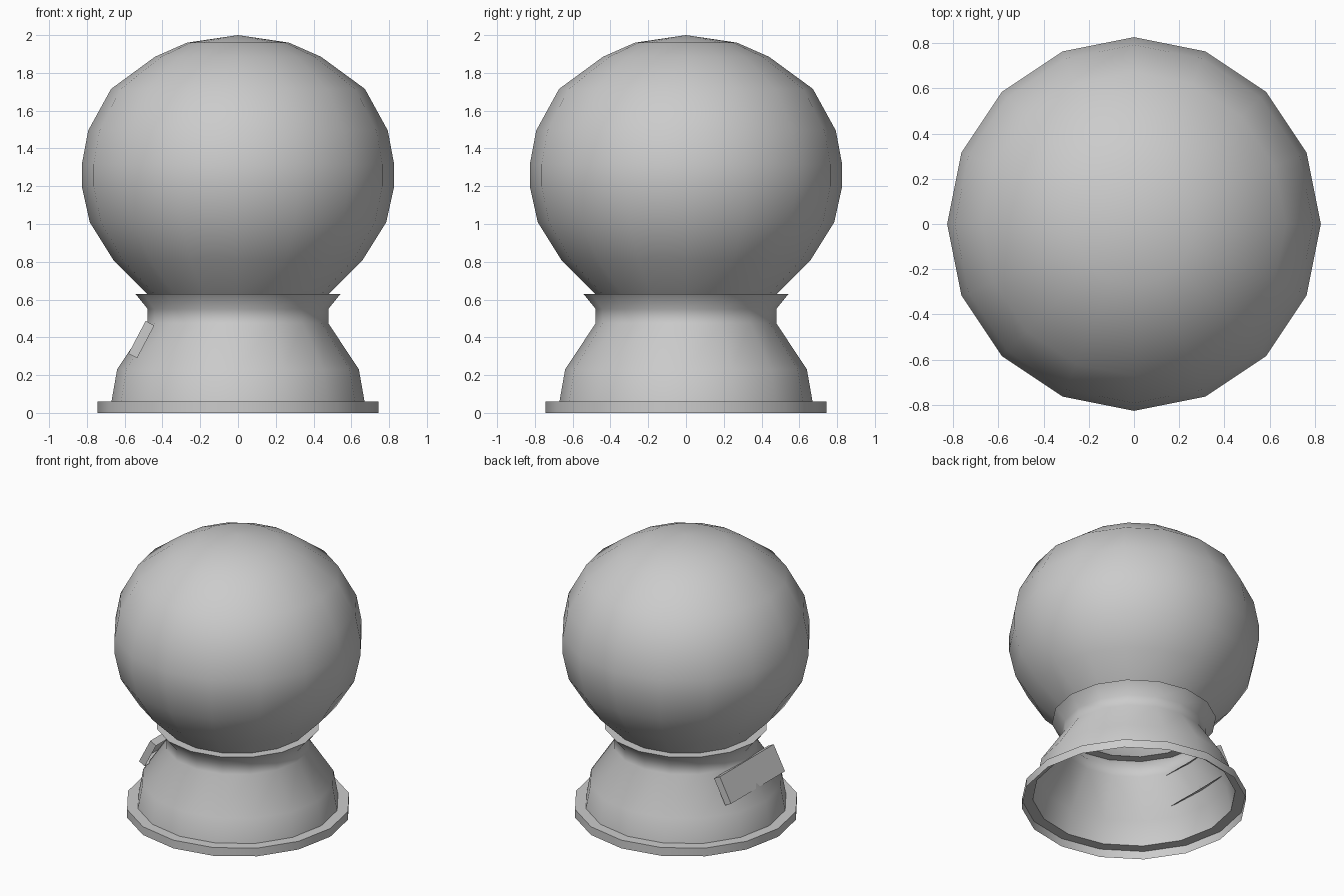
import bpy, bmesh, math
from mathutils import Vector

if "Cube" in bpy.data.objects:
    bpy.data.objects.remove(bpy.data.objects["Cube"])

SIDES = 16


def finish(name, bm, smooth):
    mesh = bpy.data.meshes.new(name)
    bm.to_mesh(mesh)
    bm.free()
    ob = bpy.data.objects.new(name, mesh)
    bpy.context.collection.objects.link(ob)
    if smooth:
        bpy.ops.object.select_all(action='DESELECT')
        ob.select_set(True)
        bpy.context.view_layer.objects.active = ob
        bpy.ops.object.shade_smooth_by_angle(angle=math.radians(50))
    return ob


def lathe(name, profile):
    """Revolve (radius, z) points, listed bottom to top, into an open shell."""
    bm = bmesh.new()
    rings = []
    for r, z in profile:
        if r == 0:
            rings.append([bm.verts.new((0, 0, z))] * SIDES)
        else:
            angles = [2 * math.pi * i / SIDES for i in range(SIDES)]
            rings.append([bm.verts.new((r * math.cos(a), r * math.sin(a), z)) for a in angles])
    for low, high in zip(rings, rings[1:]):
        for i in range(SIDES):
            j = (i + 1) % SIDES
            quad = [low[i], low[j], high[j], high[i]]
            bm.faces.new(list(dict.fromkeys(quad)))
    return finish(name, bm, True)


# Hollow flared base with foot flange and collar rim
lathe("base", [(0.743, 0), (0.743, 0.06), (0.67, 0.06), (0.64, 0.23),
               (0.478, 0.475), (0.478, 0.55), (0.543, 0.63), (0.48, 0.63)])

# Glass globe
lathe("globe", [(0.48, 0.63), (0.66, 0.81), (0.785, 1.01), (0.827, 1.20), (0.827, 1.315),
                (0.793, 1.495), (0.672, 1.715), (0.44, 1.885), (0.27, 1.96), (0, 2.0)])

# Tilted plaque on the left side, open at the back
section = [(-0.58, 0.314), (-0.489, 0.487), (-0.443, 0.463), (-0.534, 0.290)]
bm = bmesh.new()
front, back = [[bm.verts.new((x, y, z)) for x, z in section] for y in (-0.31, 0.31)]
bm.faces.new(front)
bm.faces.new(back[::-1])
for i in (0, 1, 3):
    j = (i + 1) % 4
    bm.faces.new([front[j], front[i], back[i], back[j]])
centre = Vector((-0.51, 0, 0.39))
for f in bm.faces:
    f.normal_update()
    if f.normal.dot(f.calc_center_median() - centre) < 0:
        f.normal_flip()
finish("plaque", bm, False)
